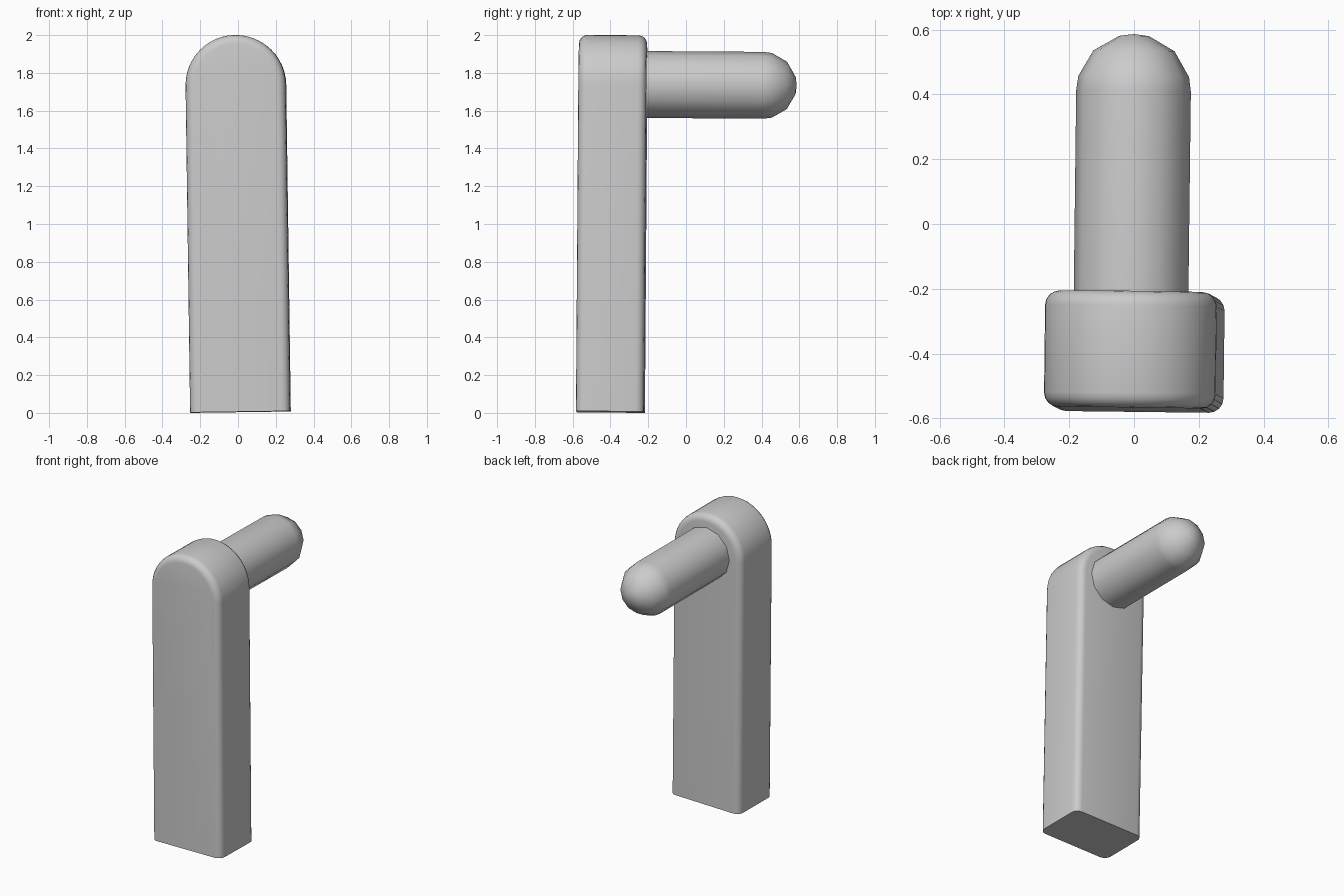
import bpy, bmesh
from math import pi, sin, cos, radians
from mathutils import Vector, Matrix, Euler

if "Cube" in bpy.data.objects:
    bpy.data.objects.remove(bpy.data.objects["Cube"])

# The whole model leans very slightly
LEAN = Matrix.Translation((0.013, -0.40, 0.005)) @ Euler((-0.007, -0.014, -0.012)).to_matrix().to_4x4()


def finish(bm, name, angle):
    bmesh.ops.recalc_face_normals(bm, faces=bm.faces[:])
    mesh = bpy.data.meshes.new(name)
    bm.to_mesh(mesh)
    bm.free()
    obj = bpy.data.objects.new(name, mesh)
    bpy.context.collection.objects.link(obj)
    obj.matrix_world = LEAN
    bpy.ops.object.select_all(action='DESELECT')
    obj.select_set(True)
    bpy.context.view_layer.objects.active = obj
    bpy.ops.object.shade_smooth_by_angle(angle=radians(angle))
    return obj


# Upright slab: arched outline extruded in depth
R, DEPTH, ARCH_Z, STEPS = 0.265, 0.36, 1.73, 24
outline = [(-R, 0), (R, 0)]
outline += [(R * cos(pi * i / STEPS), ARCH_Z + R * sin(pi * i / STEPS)) for i in range(STEPS + 1)]
bm = bmesh.new()
front = bm.faces.new([bm.verts.new((x, -DEPTH / 2, z)) for x, z in outline])
ext = bmesh.ops.extrude_face_region(bm, geom=[front], use_keep_orig=True)
moved = [g for g in ext["geom"] if isinstance(g, bmesh.types.BMVert)]
bmesh.ops.translate(bm, verts=moved, vec=(0, DEPTH, 0))
bmesh.ops.recalc_face_normals(bm, faces=bm.faces[:])

# Round the front and back rims, leaving the foot crisp
rims = [e for e in bm.edges
        if abs(e.verts[0].co.y - e.verts[1].co.y) < 1e-5
        and max(v.co.z for v in e.verts) > 0.01]
bmesh.ops.bevel(bm, geom=rims, offset=0.045, segments=4, profile=0.5, affect='EDGES')
finish(bm, "upright_slab", 35)

# Peg: twelve-sided rod with a rounded end, spun around its own axis
r, end = 0.177, 0.797
profile = [(0, 0.12), (r, 0.12), (r, end)]
profile += [(r * cos(radians(a)), end + r * sin(radians(a))) for a in (15, 45, 75)]
profile += [(0, end + r)]
bm = bmesh.new()
verts = [bm.verts.new((x, y, 1.735)) for x, y in profile]
edges = [bm.edges.new(pair) for pair in zip(verts, verts[1:])]
bmesh.ops.spin(bm, geom=verts + edges, cent=(0, 0, 1.735), axis=(0, 1, 0),
               angle=2 * pi, steps=12, use_duplicate=False)
bmesh.ops.remove_doubles(bm, verts=bm.verts[:], dist=0.0005)
finish(bm, "peg", 50)
